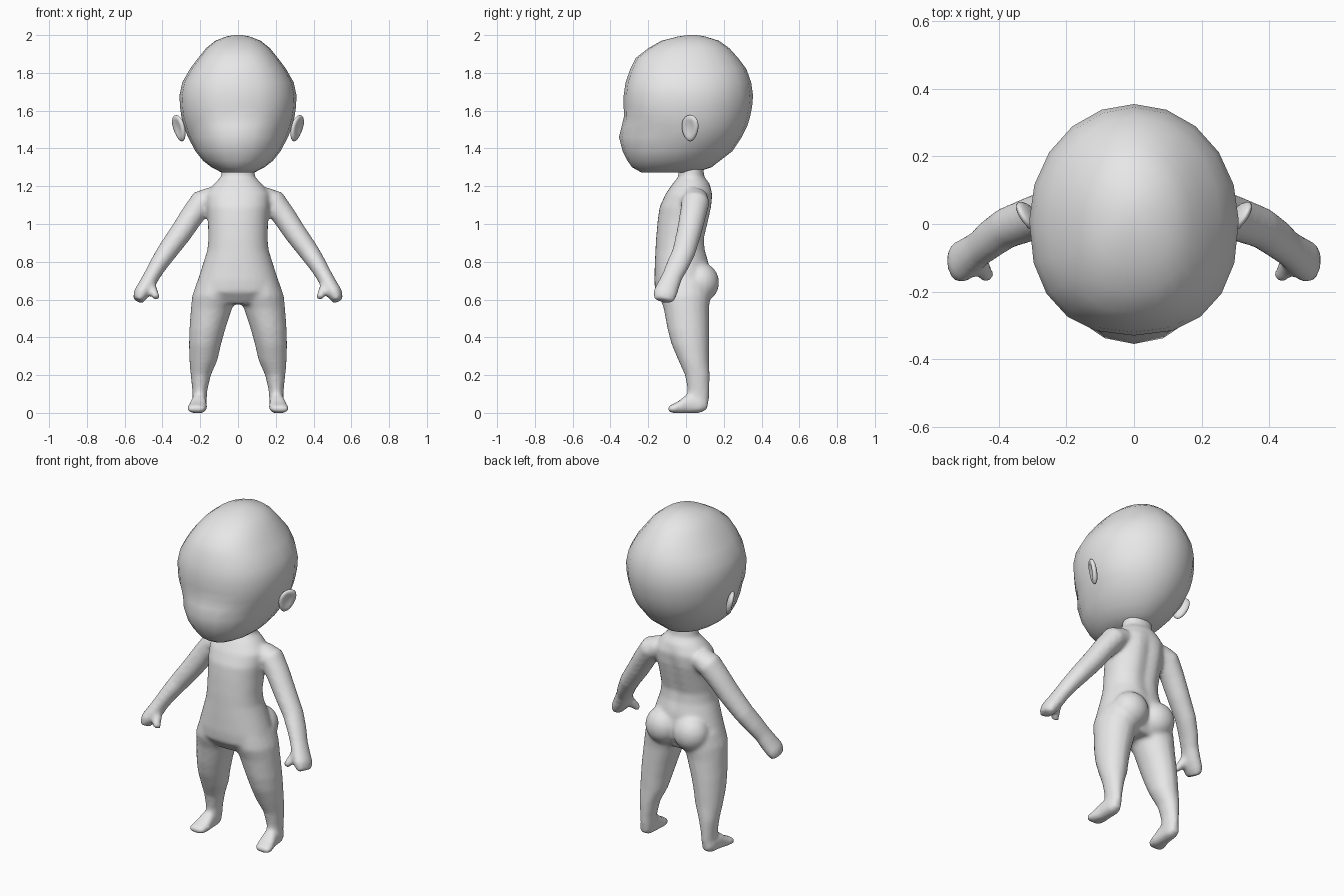
import bpy, bmesh, math
from mathutils import Vector

if "Cube" in bpy.data.objects:
    bpy.data.objects.remove(bpy.data.objects["Cube"])

skin = bpy.data.materials.new("grey_clay")
skin.diffuse_color = (0.8, 0.8, 0.8, 1)
skin.use_nodes = True
skin.node_tree.nodes["Principled BSDF"].inputs["Base Color"].default_value = skin.diffuse_color


def spow(v, e):
    return math.copysign(abs(v) ** e, v)


def oval(z, front, back, x0, x1, yc=None, n=2.0, dent=0.0, seg=20):
    """Horizontal ring with separate front and back depth."""
    xc, hw = (x0 + x1) / 2, (x1 - x0) / 2
    yc = (front + back) / 2 if yc is None else yc
    pts = []
    for i in range(seg):
        a = 2 * math.pi * i / seg
        c, s = math.cos(a), math.sin(a)
        if s < 0:
            x, y = hw * spow(c, 2 / n), yc + (yc - front) * spow(s, 2 / n)
        else:
            x, y = hw * c, yc + (back - yc) * s
            y -= dent * s * math.exp(-(x / 0.04) ** 2)
        pts.append(Vector((xc + x, y, z)))
    return pts


def loft(bm, rings):
    """Skin a closed tube over rings of equal point count."""
    rows = [[bm.verts.new(p) for p in r] for r in rings]
    n = len(rows[0])
    for a, b in zip(rows, rows[1:]):
        for i in range(n):
            j = (i + 1) % n
            bm.faces.new((a[i], a[j], b[j], b[i]))
    bm.faces.new(rows[0][::-1])
    bm.faces.new(rows[-1])


def tube(bm, path, side, seg=16):
    """Tube along (x, y, z, thickness, depth) points, mirrored by side."""
    pts = [Vector((p[0] * side, p[1], p[2])) for p in path]
    rings = []
    for i, p in enumerate(path):
        t = (pts[min(i + 1, len(pts) - 1)] - pts[max(i - 1, 0)]).normalized()
        u = Vector((0, 1, 0))
        u = (u - t * u.dot(t)).normalized()
        v = t.cross(u)
        rings.append([pts[i] + v * p[3] * math.cos(2 * math.pi * k / seg)
                      + u * p[4] * math.sin(2 * math.pi * k / seg) for k in range(seg)])
    loft(bm, rings)


def ball(bm, centre, r):
    vs = bmesh.ops.create_uvsphere(bm, u_segments=20, v_segments=12, radius=1)["verts"]
    for v in vs:
        v.co = Vector([v.co[k] * r[k] + centre[k] for k in range(3)])


def finish(bm, name):
    bmesh.ops.recalc_face_normals(bm, faces=bm.faces[:])
    for f in bm.faces:
        f.smooth = True
    me = bpy.data.meshes.new(name)
    bm.to_mesh(me)
    bm.free()
    me.materials.append(skin)
    ob = bpy.data.objects.new(name, me)
    bpy.context.collection.objects.link(ob)
    return ob


# Head: z, front, back, half width
HEAD = [(1.272, -.235, .05, .085), (1.30, -.285, .135, .14), (1.335, -.31, .18, .185),
        (1.385, -.335, .245, .225), (1.46, -.355, .295, .265), (1.52, -.34, .325, .288),
        (1.57, -.328, .34, .30), (1.62, -.33, .35, .307), (1.68, -.33, .355, .31),
        (1.75, -.32, .345, .295), (1.82, -.295, .32, .255), (1.88, -.265, .275, .21),
        (1.93, -.20, .23, .17), (1.97, -.13, .175, .12), (1.993, -.04, .10, .06),
        (2.0, .01, .06, .02)]
bm = bmesh.new()
rings = []
for z, f, b, w in HEAD:
    yc = 0.01 if 1.4 < z < 1.85 else (f + b) / 2
    rings.append(oval(z, f, b, -w, w, yc, 2.35 if z > 1.55 else 2.1))
loft(bm, rings)
finish(bm, "head")

# Ears: flattened, cupped shells flaring outward toward the back
for side, name in ((1, "ear_left"), (-1, "ear_right")):
    bm = bmesh.new()
    for v in bmesh.ops.create_uvsphere(bm, u_segments=16, v_segments=10, radius=1)["verts"]:
        x, y, z = v.co
        r = math.hypot(y, z)
        cup = 0.8 * max(0, 1 - (r / 0.8) ** 2) if x > 0 else 0
        px, py = (x - cup) * 0.022, y * (0.05 + 0.01 * z)
        a = math.radians(-32)
        v.co = (side * (0.312 + px * math.cos(a) - py * math.sin(a) + 0.016 * z),
                0.022 + px * math.sin(a) + py * math.cos(a), 1.507 + z * 0.07)
    finish(bm, name)

# Torso: z, front, back, half width, spine groove
TORSO = [(1.32, -.04, .09, .085, 0), (1.25, -.04, .097, .09, 0), (1.215, -.07, .125, .125, 0),
         (1.16, -.108, .147, .17, .01), (1.09, -.14, .145, .168, .02), (1.02, -.15, .13, .16, .02),
         (.92, -.159, .105, .157, .018), (.86, -.162, .11, .163, .015), (.80, -.165, .125, .182, .01),
         (.70, -.168, .14, .214, .01), (.64, -.163, .13, .222, .01), (.575, -.11, .09, .17, 0)]
# Leg: z, inner x, outer x, front, back
LEG = [(.70, .01, .215, -.14, .13), (.62, .006, .243, -.142, .13), (.55, .032, .25, -.118, .122),
       (.44, .068, .258, -.098, .122), (.36, .09, .26, -.076, .122), (.28, .108, .258, -.042, .122),
       (.20, .143, .251, -.006, .126), (.12, .162, .242, .008, .124), (.06, .166, .24, 0, .122),
       (.02, .17, .245, 0, .11)]
# Foot: y, bottom, top, inner x, outer x
FOOT = [(.113, .02, .06, .185, .23), (.08, 0, .09, .168, .245), (.0, -.003, .095, .166, .252),
        (-.04, -.003, .062, .163, .265), (-.075, .0, .045, .17, .27), (-.095, .008, .034, .185, .26)]
# Arm and thumb: x, y, z, thickness, depth
ARM = [(.13, .045, 1.14, .06, .07), (.19, .05, 1.115, .068, .075), (.245, .035, 1.04, .063, .07),
       (.305, .015, .95, .06, .066), (.378, -.012, .85, .054, .062), (.425, -.045, .78, .047, .06),
       (.457, -.072, .725, .043, .055), (.487, -.095, .67, .044, .06), (.513, -.112, .63, .042, .064),
       (.53, -.12, .594, .028, .052)]
THUMB = [(.475, -.085, .70, .03, .032), (.452, -.125, .65, .026, .028), (.43, -.16, .608, .019, .023)]

bm = bmesh.new()
loft(bm, [oval(z, f, b, -w, w, n=2.2, dent=d, seg=32) for z, f, b, w, d in TORSO])
for s in (1, -1):
    loft(bm, [oval(z, f, b, *sorted((s * i, s * o))) for z, i, o, f, b in LEG])
    foot = []
    for y, lo, hi, i, o in FOOT:
        c, h = (i + o) / 2, (o - i) / 2
        foot.append([Vector((s * (c + h * spow(math.cos(k * math.pi / 8), .8)), y,
                             (lo + hi) / 2 + (hi - lo) / 2 * spow(math.sin(k * math.pi / 8), .8)))
                     for k in range(16)])
    loft(bm, foot)
    tube(bm, ARM, s)
    tube(bm, THUMB, s, 12)
    ball(bm, (s * .092, .078, .69), (.105, .098, .105))  # buttock
body = finish(bm, "body")

# Fuse the body parts into one soft skin
fuse = body.modifiers.new("fuse", 'REMESH')
fuse.mode = 'VOXEL'
fuse.voxel_size = 0.011
fuse.use_smooth_shade = True
soft = body.modifiers.new("soften", 'SMOOTH')
soft.factor = 0.5
soft.iterations = 8
